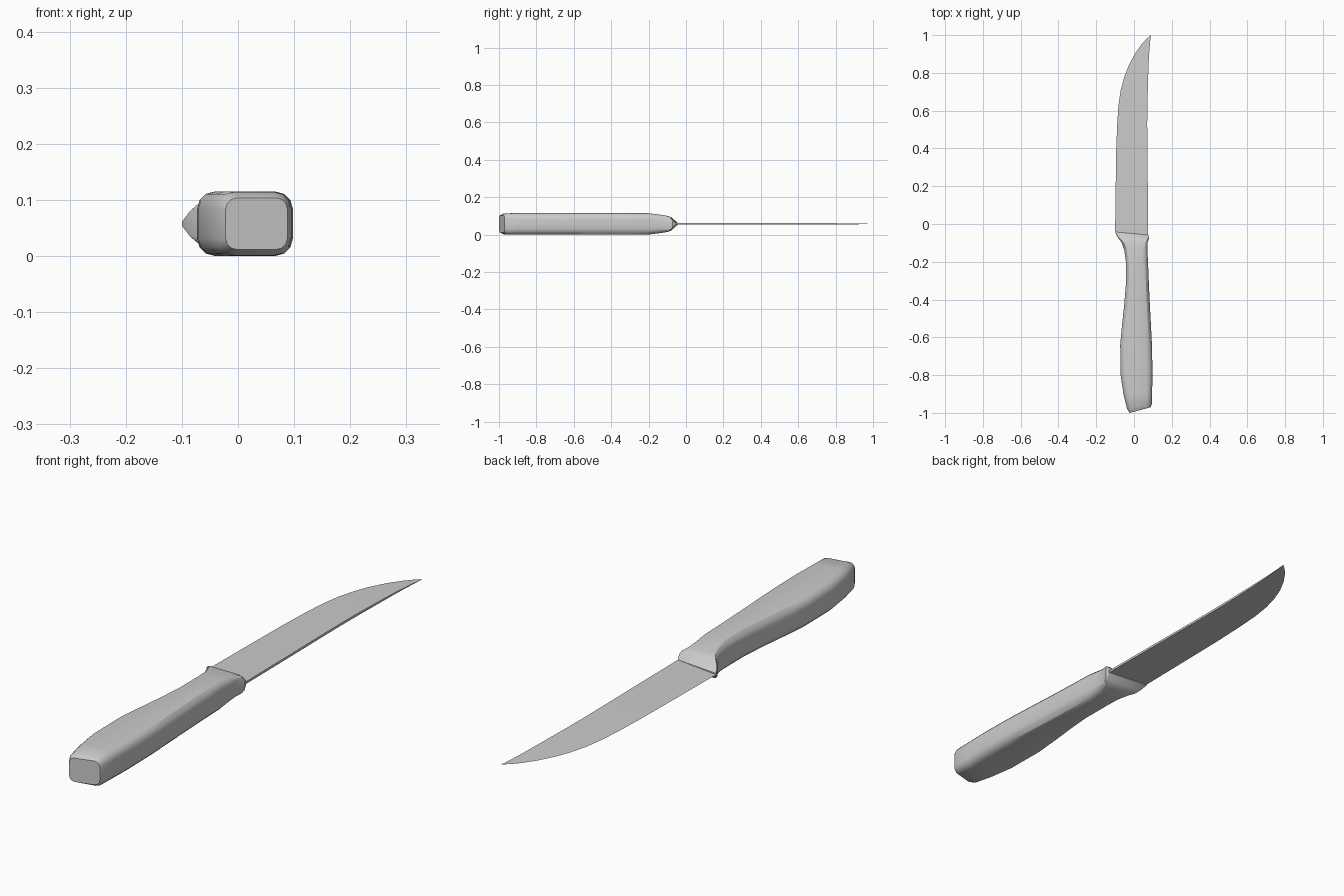
import bpy, bmesh, math

if "Cube" in bpy.data.objects:
    bpy.data.objects.remove(bpy.data.objects["Cube"])

ZC = 0.0575  # mid-plane height of the knife


def finish(bm, name, angle):
    bmesh.ops.recalc_face_normals(bm, faces=bm.faces)
    me = bpy.data.meshes.new(name)
    bm.to_mesh(me)
    bm.free()
    ob = bpy.data.objects.new(name, me)
    bpy.context.collection.objects.link(ob)
    bpy.ops.object.select_all(action='DESELECT')
    ob.select_set(True)
    bpy.context.view_layer.objects.active = ob
    bpy.ops.object.shade_smooth_by_angle(angle=math.radians(angle))
    return ob


def section(bm, yl, yr, xl, xr, h, r, seg=3):
    """Rounded rectangle ring, slanted in y from its left to its right side."""
    ring = []
    corners = [(xr - r, h - r, 0), (xl + r, h - r, 90),
               (xl + r, r - h, 180), (xr - r, r - h, 270)]
    for cx, cz, a0 in corners:
        for i in range(seg + 1):
            a = math.radians(a0 + 90 * i / seg)
            x, z = cx + r * math.cos(a), cz + r * math.sin(a)
            t = (x - xl) / (xr - xl)
            ring.append(bm.verts.new((x, yl + (yr - yl) * t, ZC + z)))
    return ring


# Handle with bolster: yl, yr, xl, xr, half height, corner radius
rings = [
    (-1.00, -0.970, -0.022, 0.088, 0.046, 0.020),
    (-0.978, -0.955, -0.037, 0.094, 0.0565, 0.030),
    (-0.90, -0.890, -0.056, 0.096, 0.0575, 0.032),
    (-0.80, -0.790, -0.071, 0.098, 0.0575, 0.032),
    (-0.64, -0.64, -0.073, 0.095, 0.0575, 0.032),
    (-0.54, -0.54, -0.064, 0.090, 0.0575, 0.032),
    (-0.43, -0.43, -0.052, 0.084, 0.0575, 0.032),
    (-0.32, -0.32, -0.043, 0.079, 0.0575, 0.032),
    (-0.20, -0.20, -0.043, 0.074, 0.0570, 0.030),
    (-0.14, -0.14, -0.051, 0.071, 0.0495, 0.026),
    (-0.10, -0.10, -0.065, 0.071, 0.0430, 0.020),
    (-0.080, -0.082, -0.078, 0.077, 0.0370, 0.014),
    (-0.067, -0.072, -0.088, 0.080, 0.0250, 0.008),
    (-0.042, -0.058, -0.100, 0.076, 0.0045, 0.0015),
]
bm = bmesh.new()
loops = [section(bm, *r) for r in rings]
n = len(loops[0])
for a, b in zip(loops, loops[1:]):
    for i in range(n):
        bm.faces.new((a[i], a[(i + 1) % n], b[(i + 1) % n], b[i]))
bm.faces.new(loops[0])
bm.faces.new(loops[-1])
finish(bm, "handle", 30)

# Blade: y, cutting edge x, spine x
stations = [
    (-0.06, -0.085, 0.075), (-0.04, -0.100, 0.075), (0.2, -0.097, 0.073),
    (0.40, -0.094, 0.071), (0.53, -0.089, 0.070), (0.63, -0.082, 0.071),
    (0.71, -0.070, 0.073), (0.78, -0.051, 0.075), (0.84, -0.028, 0.077),
    (0.90, 0.004, 0.080), (0.95, 0.039, 0.084), (0.98, 0.066, 0.087),
]
bm = bmesh.new()
wedges = []
for y, xe, xs in stations:
    t = 0.0045 * min(1, (xs - xe) / 0.15)
    wedges.append([bm.verts.new((xe, y, ZC)),
                   bm.verts.new((xs, y, ZC + t)),
                   bm.verts.new((xs, y, ZC - t))])
for a, b in zip(wedges, wedges[1:]):
    for i in range(3):
        j = (i + 1) % 3
        bm.faces.new((a[i], a[j], b[j], b[i]))
tip = bm.verts.new((0.09, 1.0, ZC))
for i in range(3):
    bm.faces.new((wedges[-1][i], wedges[-1][(i + 1) % 3], tip))
bm.faces.new(wedges[0])
finish(bm, "blade", 30)
